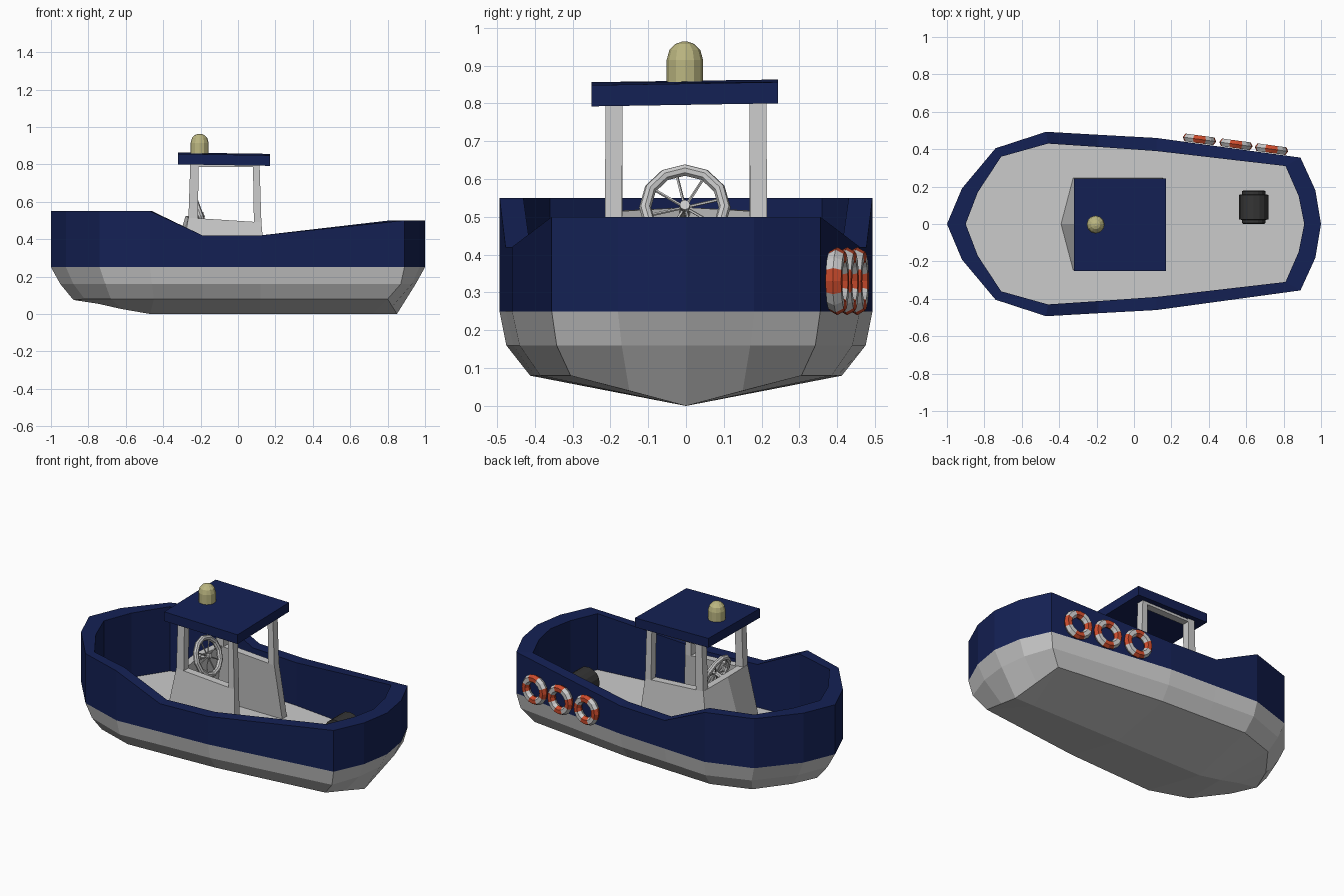
import bpy, bmesh, math
from mathutils import Matrix, Vector

if "Cube" in bpy.data.objects:
    bpy.data.objects.remove(bpy.data.objects["Cube"])


def material(name, rgb):
    m = bpy.data.materials.new(name)
    m.diffuse_color = (*rgb, 1)
    m.use_nodes = True
    m.node_tree.nodes["Principled BSDF"].inputs["Base Color"].default_value = m.diffuse_color
    return m


navy = material("navy", (0.007, 0.015, 0.09))
orange = material("orange", (0.60, 0.07, 0.025))
white = material("pale_grey", (0.6, 0.6, 0.6))
yellow = material("pale_yellow", (0.50, 0.47, 0.22))
dark = material("dark", (0.035, 0.035, 0.035))


def make(name, verts, faces, *mats):
    me = bpy.data.meshes.new(name)
    bm = bmesh.new()
    vs = [bm.verts.new(v) for v in verts]
    for f in faces:
        bm.faces.new([vs[i] for i in f])
    bmesh.ops.remove_doubles(bm, verts=bm.verts, dist=1e-5)
    bmesh.ops.recalc_face_normals(bm, faces=bm.faces)
    bm.to_mesh(me)
    bm.free()
    ob = bpy.data.objects.new(name, me)
    bpy.context.collection.objects.link(ob)
    for m in mats:
        me.materials.append(m)
    return ob


def loft(name, rows, mat=(), cap=False, wrap=False):
    """Skin closed rings of equal length."""
    n, k = len(rows[0]), len(rows)
    verts = [v for r in rows for v in r]
    faces = [(a * n + i, a * n + (i + 1) % n, (a + 1) % k * n + (i + 1) % n, (a + 1) % k * n + i)
             for a in range(k if wrap else k - 1) for i in range(n)]
    if cap:
        faces += [tuple(range(n)), tuple(range((k - 1) * n, k * n))]
    return make(name, verts, faces, *mat)


def ring(half, z):
    """Mirror a half outline (bow to stern) into a full closed ring."""
    zs = z if isinstance(z, list) else [z] * len(half)
    pts = [(x, y, h) for (x, y), h in zip(half, zs)]
    return pts + [(x, -y, h) for x, y, h in pts[-2:0:-1]]


def lathe(name, profile, sides, matrix, mat=()):
    """Revolve (radius, height) points about local z."""
    rows = [[matrix @ Vector((r * math.cos(2 * math.pi * i / sides),
                              r * math.sin(2 * math.pi * i / sides), h))
             for i in range(sides)] for r, h in profile]
    return loft(name, rows, mat, cap=True)


def torus(name, R, r, n, m, matrix, mats=()):
    """Ring about local z."""
    rows = []
    for a in range(n):
        t = 2 * math.pi * a / n
        rows.append([matrix @ Vector(((R + r * math.cos(p)) * math.cos(t),
                                      (R + r * math.cos(p)) * math.sin(t), r * math.sin(p)))
                     for p in (2 * math.pi * j / m for j in range(m))])
    return loft(name, rows, mats, wrap=True)


def rod(name, a, b, r, sides=6):
    a, b = Vector(a), Vector(b)
    q = (b - a).to_track_quat('Z', 'Y').to_matrix().to_4x4()
    return lathe(name, [(r, 0), (r, (b - a).length)], sides, Matrix.Translation(a) @ q)


# Hull: stations from bow to stern
DECK = .16
outer = [(-1, 0), (-.92, .19), (-.74, .405), (-.47, .493), (-.19, .477),
         (.12, .46), (.89, .355), (.97, .18), (1, 0)]
inner = [(-.90, 0), (-.835, .17), (-.71, .36), (-.46, .43), (-.19, .412),
         (.12, .39), (.81, .31), (.88, .15), (.91, 0)]
bilge = [(-.95, 0), (-.88, .18), (-.71, .385), (-.46, .475), (-.19, .457),
         (.12, .44), (.87, .342), (.93, .17), (.95, 0)]
chine = [(-.88, 0), (-.82, .15), (-.68, .335), (-.45, .412), (-.19, .40),
         (.12, .385), (.80, .305), (.825, .15), (.85, 0)]
keel = [(x, 0) for x in (-.88, -.75, -.62, -.47, -.19, .12, .72, .80, .85)]
keel_z = [.075, .055, .026, 0, 0, 0, 0, 0, 0]
chine_z = [.075] + [.08] * 6 + [.04, 0]
rim_z = [.55] * 4 + [.42] * 2 + [.50] * 3

loft("lower_hull", [ring(outer, .25), ring(bilge, .16), ring(chine, chine_z), ring(keel, keel_z)])
loft("bulwark", [ring(outer, .25), ring(outer, rim_z), ring(inner, rim_z), ring(inner, DECK)], (navy,))
deck = ring(inner, DECK)
make("deck", deck, [tuple(range(len(deck)))])


# Cabin: flared walls with window posts
def side_prism(name, s, profile):
    """Slab from (x, z) points; leans outward below the sill."""
    def y(z):
        return .213 + max(0, .50 - z) * .10
    loft(name, [[(x, s * y(z), z) for x, z in profile],
                [(x, s * (y(z) - .045), z) for x, z in profile]], cap=True)


for s, label in ((-1, "right"), (1, "left")):
    side_prism(label + "_cabin_wall", s, [(-.325, DECK), (.155, DECK), (.125, .49), (-.265, .515)])
    side_prism(label + "_front_post", s, [(-.265, .515), (-.215, .51), (-.21, .81), (-.255, .81)])
    side_prism(label + "_rear_post", s, [(.085, .49), (.125, .49), (.115, .81), (.08, .81)])
    side_prism(label + "_window_rail", s, [(-.25, .785), (.11, .785), (.11, .80), (-.25, .80)])

# Pointed front wall below the windscreen
loft("cabin_front_wall",
     [[(-.325, .247, DECK), (-.39, 0, DECK), (-.325, -.247, DECK),
       (-.285, -.20, DECK), (-.35, 0, DECK), (-.285, .20, DECK)],
      [(-.265, .213, .515), (-.28, 0, .525), (-.265, -.213, .515),
       (-.225, -.168, .515), (-.24, 0, .525), (-.225, .168, .515)]], cap=True)

# Roof, slightly lower at the back
loft("cabin_roof", [[(-.32, -.25, .80 + d), (.172, -.25, .792 + d),
                     (.172, .243, .80 + d), (-.32, .243, .807 + d)] for d in (0, .056)],
     (navy,), cap=True)

# Beacon dome
lathe("roof_beacon", [(.048, .85), (.048, .915), (.041, .941), (.025, .957), (.008, .963)],
      12, Matrix.Translation((-.205, -.003, 0)), (yellow,))

# Steering wheel, top tilted forward
wheel_m = Matrix.Translation((-.20, -.003, .525)) @ Matrix.Rotation(math.radians(70), 4, 'Y')
torus("steering_wheel_rim", .105, .016, 12, 8, wheel_m)
for i in range(8):
    a = 2 * math.pi * (i + .3) / 8
    rod(f"wheel_spoke_{i + 1}", wheel_m.translation,
        wheel_m @ Vector((.105 * math.cos(a), .105 * math.sin(a), 0)), .004, 5)
rod("wheel_shaft", wheel_m @ Vector((0, 0, .02)), wheel_m @ Vector((0, 0, -.08)), .014, 8)

# Winch drum on the aft deck, axis across the boat
drum_m = Matrix.Translation((.64, .09, .272)) @ Matrix.Rotation(math.radians(-90), 4, 'X')
lathe("winch_drum", [(.055, -.09), (.062, -.085), (.062, -.068), (.078, -.066),
                     (.078, .066), (.062, .068), (.062, .085), (.055, .09)],
      16, drum_m, (dark,))
# End stands that carry the drum
for i, y in enumerate((.005, .155)):
    loft(f"winch_stand_{i + 1}", [[(x, v, z) for x, z in
         ((.58, DECK), (.70, DECK), (.69, .272), (.59, .272))] for v in (y, y + .02)],
         (dark,), cap=True)

# Life rings along the left side
slope = math.atan2(.105, .77)
for i, x in enumerate((.35, .545, .735)):
    y = .46 - (x - .12) * .105 / .77 + .024
    m = (Matrix.Translation((x, y, .33)) @ Matrix.Rotation(-slope, 4, 'Z')
         @ Matrix.Rotation(math.radians(90), 4, 'X') @ Matrix.Rotation(math.radians(-22.5), 4, 'Z'))
    ob = torus(f"life_ring_{i + 1}", .066, .024, 16, 6, m, (white, orange))
    inv = m.inverted()
    for p in ob.data.polygons:
        c = inv @ p.center
        sector = int((math.atan2(c.y, c.x) % (2 * math.pi)) / (math.pi / 4))
        p.material_index = 1 - sector % 2
